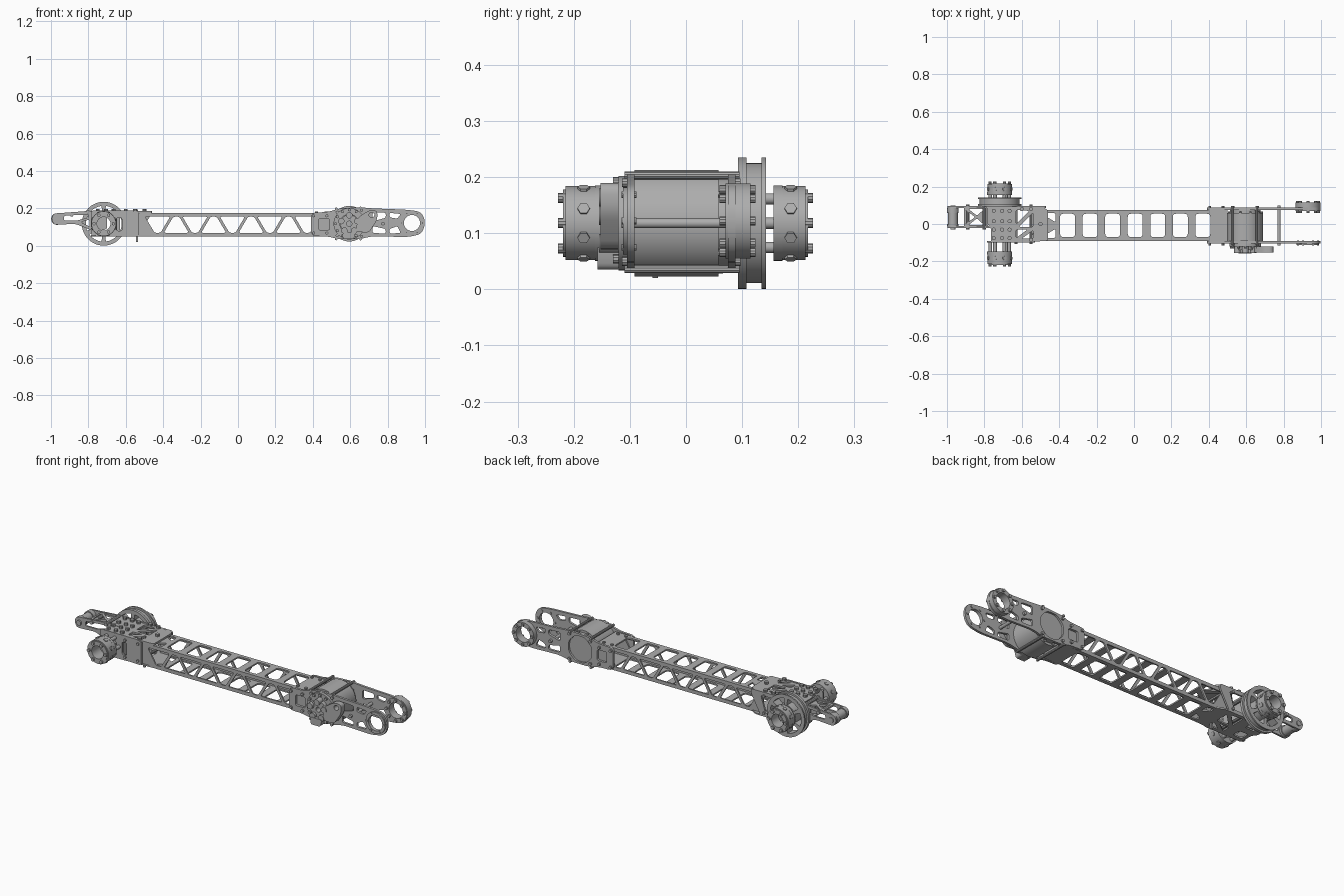
import bpy, bmesh, math
from mathutils import Matrix, Vector

old = bpy.data.objects.get("Cube")
if old:
    bpy.data.objects.remove(old)


def material(name, value):
    mat = bpy.data.materials.new(name)
    mat.use_nodes = True
    colour = (value, value, value, 1)
    mat.diffuse_color = colour
    mat.node_tree.nodes["Principled BSDF"].inputs["Base Color"].default_value = colour
    return mat


metal = material("brushed grey metal", .42)

# Local u, v, w directions for each drawing plane
PLANES = {
    "xz": Matrix(((1, 0, 0), (0, 0, 1), (0, 1, 0))).to_4x4(),
    "xy": Matrix.Identity(4),
    "yz": Matrix(((0, 0, 1), (1, 0, 0), (0, 1, 0))).to_4x4(),
}


def finish(name, mesh):
    bm = bmesh.new()
    bm.from_mesh(mesh)
    bmesh.ops.remove_doubles(bm, verts=bm.verts, dist=.00005)
    bmesh.ops.recalc_face_normals(bm, faces=bm.faces)
    bm.to_mesh(mesh)
    bm.free()
    mesh.materials.clear()
    mesh.materials.append(metal)
    mesh.shade_smooth()
    mesh.set_sharp_from_angle(angle=math.radians(35))
    obj = bpy.data.objects.new(name, mesh)
    bpy.context.collection.objects.link(obj)
    return obj


def circle(centre, radius, count=40, turn=0):
    return [(centre[0] + radius * math.cos(math.tau * i / count + turn),
             centre[1] + radius * math.sin(math.tau * i / count + turn)) for i in range(count)]


def rounded(points, radius=.012, steps=4):
    result = []
    for i, point in enumerate(points):
        corner = Vector(point)
        before, after = Vector(points[i - 1]) - corner, Vector(points[(i + 1) % len(points)]) - corner
        start = corner + before.normalized() * min(radius, before.length * .45)
        end = corner + after.normalized() * min(radius, after.length * .45)
        for k in range(steps + 1):
            t = k / steps
            result.append(tuple(start.lerp(corner, t).lerp(corner.lerp(end, t), t)))
    return result


def rectangle(left, right, low, high):
    return [(left, low), (right, low), (right, high), (left, high)]


def plate(name, plane, start, end, outline, holes=()):
    """Flat outline with cut holes, extruded from start to end."""
    curve = bpy.data.curves.new(name, "CURVE")
    curve.dimensions, curve.fill_mode = "2D", "BOTH"
    curve.extrude = abs(end - start) / 2
    for loop in (outline, *holes):
        spline = curve.splines.new("POLY")
        spline.points.add(len(loop) - 1)
        for target, (u, v) in zip(spline.points, loop):
            target.co = (u, v, 0, 1)
        spline.use_cyclic_u = True
    temp = bpy.data.objects.new(name, curve)
    bpy.context.collection.objects.link(temp)
    bpy.context.view_layer.update()
    mesh = bpy.data.meshes.new_from_object(temp.evaluated_get(bpy.context.evaluated_depsgraph_get()))
    bpy.data.objects.remove(temp)
    bpy.data.curves.remove(curve)
    mesh.transform(PLANES[plane] @ Matrix.Translation((0, 0, (start + end) / 2)))
    return finish(name, mesh)


def ring(name, centre, start, end, radius, bore=0, plane="xz"):
    return plate(name, plane, start, end, circle(centre, radius, 56),
                 [circle(centre, bore)] if bore else [])


def bolts(name, plane, start, end, centres, radius=.008, sides=10):
    bm = bmesh.new()
    for u, v in centres:
        place = Matrix.Translation((u, v, (start + end) / 2))
        bmesh.ops.create_cone(bm, cap_ends=True, segments=sides, radius1=radius, radius2=radius,
                              depth=abs(end - start), matrix=PLANES[plane] @ place)
    mesh = bpy.data.meshes.new(name)
    bm.to_mesh(mesh)
    bm.free()
    return finish(name, mesh)


# Main box beam: truss sides, windowed top and bottom
FRONT, BACK, LOW, HIGH, WALL = -.09, .075, .05, .175, .008
MID = (LOW + HIGH) / 2
windows = []
for i in range(9):
    x, flip = -.43 + .1 * i, (-1) ** i
    tall = .043 * flip
    windows.append(rounded([(x - .067, MID + tall), (x - .016, MID - tall),
                            (x + .016, MID - tall), (x + .067, MID + tall)], .01))
for name, y in (("beam_front", FRONT), ("beam_back", BACK - WALL)):
    plate(name, "xz", y, y + WALL, rectangle(-.53, .5, LOW, HIGH), windows)
slots = [rounded(rectangle(x - .04, x + .04, -.07, .055), .018)
         for x in (-.355 + .1205 * i for i in range(7))]
slots += [rounded(tri, .008) for tri in ([(-.52, .05), (-.52, -.065), (-.46, -.008)],
                                         [(-.5, .058), (-.42, .058), (-.42, .01)],
                                         [(-.5, -.074), (-.42, -.074), (-.42, -.026)])]
for name, z in (("beam_bottom", LOW), ("beam_top", HIGH - WALL)):
    plate(name, "xy", z, z + WALL, rectangle(-.53, .5, FRONT, BACK), slots)

# Fork plates with end eyes
EYE, DRUM = (.93, .122), (.595, .118)
fork = rounded([(.39, .052), (.48, .05), (.54, .035), (.65, .035), (.72, .052), (.9, .046), (.975, .06),
                (.998, .1), (.998, .145), (.975, .183), (.9, .193), (.72, .2), (.65, .206),
                (.54, .2), (.48, .18), (.39, .178)], .03)
fork_holes = [circle(EYE, .043)] + [rounded(h, .01) for h in (
    [(.72, .13), (.72, .18), (.79, .177), (.79, .15)],
    [(.81, .152), (.81, .176), (.87, .17), (.852, .145)],
    [(.72, .068), (.72, .105), (.79, .09), (.79, .066)],
    [(.81, .066), (.81, .09), (.852, .105), (.87, .068)],
    [(.43, .085), (.43, .145), (.49, .145), (.49, .085)])]
plate("front_fork_plate", "xz", -.105, -.092, fork, fork_holes)
panel = [circle(DRUM, .078, 8, math.pi / 8)]
plate("back_fork_plate", "xz", .075, .088, fork, fork_holes + [rounded(panel[0], .02)])
ring("back_eye_bearing", EYE, .07, .115, .067, .043)
ring("front_eye_rim", EYE, -.112, -.105, .06, .043)
bolts("back_eye_bolts", "xz", .06, .124, circle(EYE, .056, 8))
bolts("front_eye_bolts", "xz", -.115, -.088, circle(EYE, .054, 6), .006)
corners = [(x, z) for x in (.405, .475) for z in (.068, .16)]
for name, start, end in (("front_gusset_bolts", -.114, -.105), ("back_gusset_bolts", .088, .097)):
    bolts(name, "xz", start, end, corners + [(.53, .18), (.66, .19), (.53, .055), (.66, .05)])
bolts("gusset_top_bolts", "xy", HIGH, HIGH + .008, [(x, y) for x in (.42, .47) for y in (-.07, .055)])

# Drum motor between the fork plates
ring("drum", DRUM, -.092, .058, .095)
ring("drum_back_cap", DRUM, .058, .077, .082)
bolts("drum_cap_bolts", "xz", .05, .066, circle(DRUM, .088, 10), .006)
bolts("fork_standoff", "xz", -.115, .1, [(.775, .118)], .009, 16)
bolts("fork_tie_rods", "xz", -.11, .095, [(.525, .198), (.655, .203), (.525, .036), (.655, .036)], .007)

# Front gearbox: ring, gears and side lobe
ring("gearbox_flange", DRUM, -.12, -.105, .084, .05)
ring("gearbox_gear", DRUM, -.14, -.092, .048, .014)
bolts("gearbox_planets", "xz", -.155, -.12, circle(DRUM, .045, 5, math.pi / 2), .017, 16)
bolts("gearbox_bolts", "xz", -.13, -.12, circle(DRUM, .074, 12), .008)
plate("gearbox_lobe", "xz", -.152, -.12,
      rounded([(.63, .075), (.7, .07), (.745, .14), (.745, .19), (.7, .19), (.64, .15)], .02),
      [circle((.715, .165), .014)])
plate("gearbox_bracket", "xz", -.158, -.12, rounded([(.56, .035), (.62, .035), (.63, .075), (.56, .075)]))

# Wrist box: side plates, truss top and bottom, cross walls
HUB = (-.718, .118)
wrist = rounded([(-.785, .055), (-.53, .05), (-.53, .18), (-.56, .188), (-.785, .188)])
plate("wrist_front_plate", "xz", -.1, -.09, wrist,
      [circle(HUB, .036), rounded(rectangle(-.65, -.62, .08, .15))])
plate("wrist_back_plate", "xz", .085, .095,
      rounded([(-.785, .055), (-.53, .05), (-.47, .16), (-.47, .185), (-.785, .188)]),
      [circle(HUB, .036), rounded([(-.63, .07), (-.63, .165), (-.53, .165), (-.56, .07)])])
truss = [rounded(t, .008) for t in (
    [(-.63, .075), (-.63, .0), (-.56, .07)], [(-.615, -.015), (-.54, .06), (-.54, -.015)],
    [(-.63, -.075), (-.63, -.03), (-.57, -.03)], [(-.6, -.078), (-.54, -.035), (-.54, -.078)])]
hub_windows = [rounded(rectangle(-.745, -.69, y, y + .05)) for y in (-.072, .02)]
deck = rounded([(-.785, .095), (-.785, .0), (-.765, -.02), (-.765, -.1), (-.65, -.1),
                (-.46, -.09), (-.46, .075), (-.5, .095)])
plate("wrist_top", "xy", .175, .185, deck, truss)
plate("wrist_bottom", "xy", .05, .058, deck, truss + hub_windows)
bolts("wrist_top_bolts", "xy", .185, .198,
      [(x, y) for x in (-.75, -.705, -.665) for y in (-.075, -.03, .015, .07)] +
      [(-.55, .08), (-.6, .08), (-.55, -.085), (-.5, 0)], .011)
bolts("wrist_side_bolts", "xz", -.108, .103, [(x, z) for x in (-.63, -.55) for z in (.07, .165)])
for name, x in (("inner_wall", -.655), ("outer_wall", -.775)):
    plate(name, "yz", x, x + .008, rectangle(-.09 if x > -.7 else 0, .085, .055, .178))
plate("stop_bar", "xz", -.06, -.05, rounded(rectangle(-.546, -.534, .02, .195), .004))

# Tapered nose with roller
TIP = (-.968, .143)
nose = rounded([(-.985, .113), (-.955, .113), (-.87, .118), (-.79, .085), (-.7, .085), (-.7, .187),
                (-.79, .187), (-.95, .175), (-.985, .173), (-.999, .145)], .02)
nose_holes = [rounded([(-.93, .135), (-.93, .16), (-.8, .172), (-.8, .152), (-.86, .135)], .008),
              rounded([(-.84, .127), (-.795, .14), (-.795, .103)], .006)]
for name, y in (("nose_back_plate", .085), ("nose_front_plate", -.022)):
    plate(name, "xz", y, y + .01, nose, nose_holes)
plate("nose_top_truss", "xy", .165, .175,
      rounded([(-.91, .09), (-.91, -.015), (-.78, -.015), (-.78, .09)], .006),
      [rounded(t, .008) for t in ([(-.9, .075), (-.9, .0), (-.85, .037)], [(-.885, .08), (-.8, .08), (-.84, .045)],
                                  [(-.885, -.006), (-.8, -.006), (-.84, .03)])])
ring("roller_axle", TIP, -.03, .1, .014)
ring("roller", TIP, .0, .06, .026)
for name, start, end in (("roller_front_flange", -.012, .0), ("roller_back_flange", .06, .085)):
    ring(name, TIP, start, end, .031)
bolts("nose_bolts", "xz", -.03, .103, [(-.89, .165), (-.8, .18)], .01)

# Spoked pulley wheel
spoke_gaps = []
for i in range(6):
    middle = math.tau * i / 6
    arc = [middle + .4 * (k / 4 - .5) * 2 for k in range(5)]
    outer = [(HUB[0] + .096 * math.cos(a), HUB[1] + .096 * math.sin(a)) for a in arc]
    inner = [(HUB[0] + .062 * math.cos(a), HUB[1] + .062 * math.sin(a)) for a in reversed(arc)]
    spoke_gaps.append(outer + inner)
for name, start, end, radius in (("wheel_flange_inner", .093, .108, .117),
                                 ("wheel_drum", .108, .135, .107),
                                 ("wheel_flange_outer", .135, .143, .117)):
    plate(name, "xz", start, end, circle(HUB, radius, 64), spoke_gaps + [circle(HUB, .036)])

# Twin hubs on standoffs, with face bolts and radial bolts
for side, near, far, base in (("front", -.15, -.215, -.095), ("back", .16, .213, .143)):
    out = math.copysign(1, far)
    ring(side + "_hub", HUB, near, far, .066, .036)
    ring(side + "_hub_face", HUB, far, far + .004 * out, .06, .036)
    bolts(side + "_hub_standoffs", "xz", base, near, circle(HUB, .05, 6), .01, 12)
    bolts(side + "_hub_bolts", "xz", far, far + .013 * out, circle(HUB, .052, 6), .009)
    ring(side + "_hub_flange", HUB, near - .004 * out, near + .012 * out, .067, .036)
    for spin in range(8):
        bolt = bolts(side + "_radial_bolt", "xy", .063, .07, [(0, 0)], .011, 6)
        bolt.matrix_world = (Matrix.Translation((HUB[0], (near + far) / 2, HUB[1]))
                             @ Matrix.Rotation(math.tau * (spin + .5) / 8, 4, "Y"))
